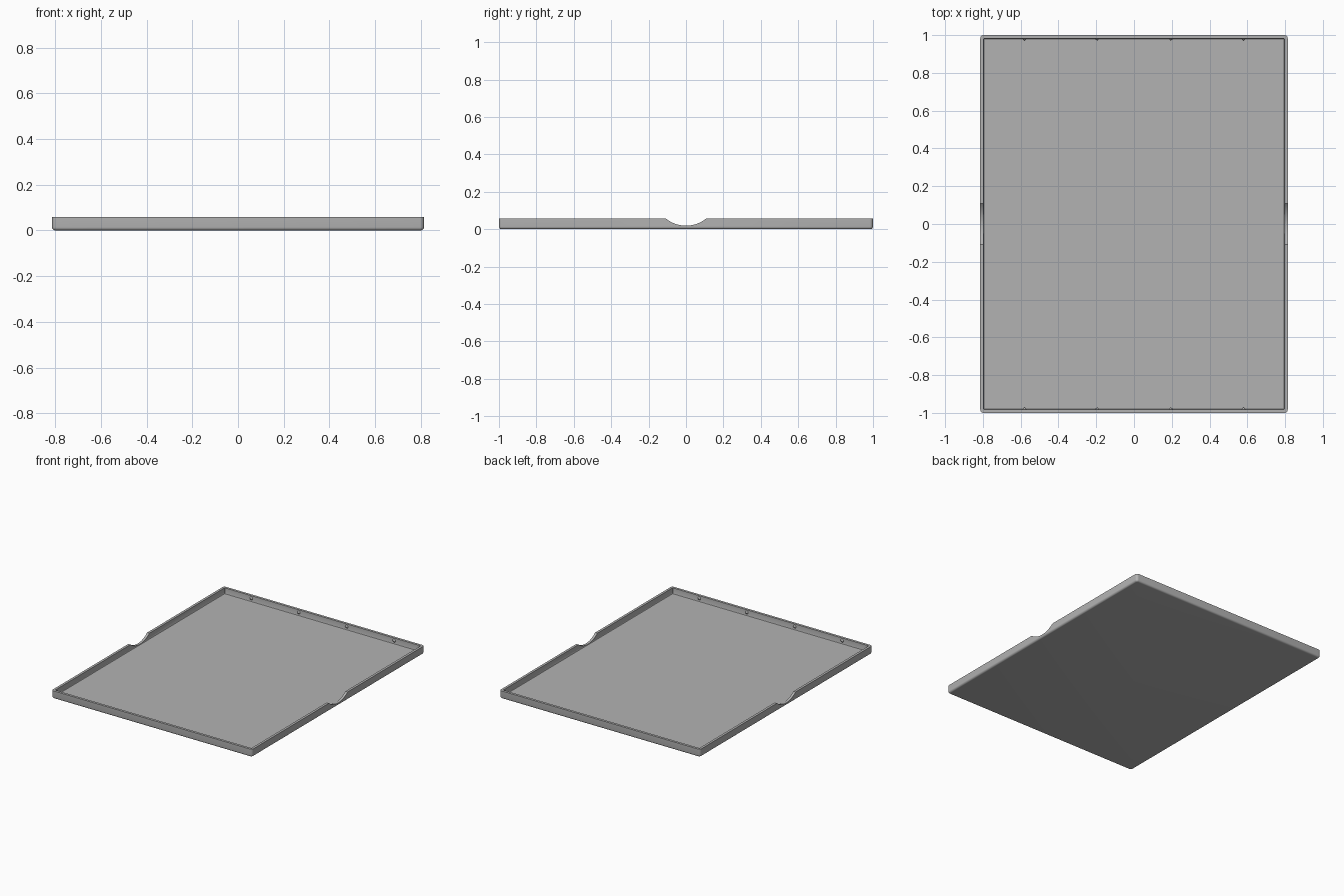
import bpy, bmesh, math
from mathutils import Matrix

cube = bpy.data.objects.get("Cube")
if cube:
    bpy.data.objects.remove(cube, do_unlink=True)

HX, HY, H = 0.814, 1.0, 0.058      # half width, half length, height
WALL, FLOOR, FILLET = 0.018, 0.016, 0.014

grey = bpy.data.materials.new("plain grey")
grey.use_nodes = True
grey.diffuse_color = (0.45, 0.45, 0.45, 1)
grey.node_tree.nodes["Principled BSDF"].inputs["Base Color"].default_value = grey.diffuse_color


def finish(bm, name):
    bmesh.ops.recalc_face_normals(bm, faces=bm.faces)
    mesh = bpy.data.meshes.new(name)
    bm.to_mesh(mesh)
    bm.free()
    mesh.materials.append(grey)
    ob = bpy.data.objects.new(name, mesh)
    bpy.context.collection.objects.link(ob)
    return ob


def ring(bm, inset, radius, z, steps=6):
    """Rounded rectangle of vertices, inset from the outer outline."""
    verts = []
    for k, (sx, sy) in enumerate([(1, 1), (-1, 1), (-1, -1), (1, -1)]):
        for i in range(steps + 1):
            a = math.pi / 2 * (k + i / steps)
            verts.append(bm.verts.new((sx * (HX - inset - radius) + radius * math.cos(a),
                                       sy * (HY - inset - radius) + radius * math.sin(a), z)))
    return verts


# Tray: outline rings run up the outside, over the rim and down to the floor
bm = bmesh.new()
levels = []
for i in range(6):
    a = math.pi / 2 * i / 5
    d = FILLET * (1 - math.sin(a))
    levels.append((d, 0.018 - d, FILLET * (1 - math.cos(a))))
levels += [(0, 0.018, H), (WALL, 0.004, H), (WALL, 0.004, FLOOR + 0.004),
           (WALL + 0.001, 0.003, FLOOR + 0.001), (WALL + 0.002, 0.002, FLOOR)]
rings = [ring(bm, *lv) for lv in levels]
for lo, hi in zip(rings, rings[1:]):
    for i in range(len(lo)):
        j = (i + 1) % len(lo)
        bm.faces.new((lo[i], lo[j], hi[j], hi[i]))
bm.faces.new(rings[0])
bm.faces.new(rings[-1])
tray = finish(bm, "tray")

# Curved thumb notches through both side walls
bm = bmesh.new()
R = 0.17
bmesh.ops.create_cone(bm, cap_ends=True, segments=128, radius1=R, radius2=R, depth=2,
                      matrix=Matrix.Translation((0, 0, 0.019 + R)) @ Matrix.Rotation(math.pi / 2, 4, 'Y'))
cutter = finish(bm, "notch_cutter")
cutter.hide_render = True
cut = tray.modifiers.new("thumb notches", 'BOOLEAN')
cut.object, cut.operation, cut.solver = cutter, 'DIFFERENCE', 'EXACT'
bpy.context.view_layer.objects.active = tray
tray.select_set(True)
bpy.ops.object.modifier_apply(modifier=cut.name)
bpy.data.objects.remove(cutter, do_unlink=True)
bpy.ops.object.shade_smooth_by_angle(angle=math.radians(30))

# Small conical catches on the inside of the end walls
bm = bmesh.new()
for side in (-1, 1):
    for x in (-0.58, -0.195, 0.195, 0.58):
        place = Matrix.Translation((x, side * (HY - WALL - 0.004), 0.038))
        bmesh.ops.create_cone(bm, cap_ends=True, segments=16, radius1=0.014, radius2=0.001, depth=0.012,
                              matrix=place @ Matrix.Rotation(side * math.pi / 2, 4, 'X'))
finish(bm, "wall_catches")
